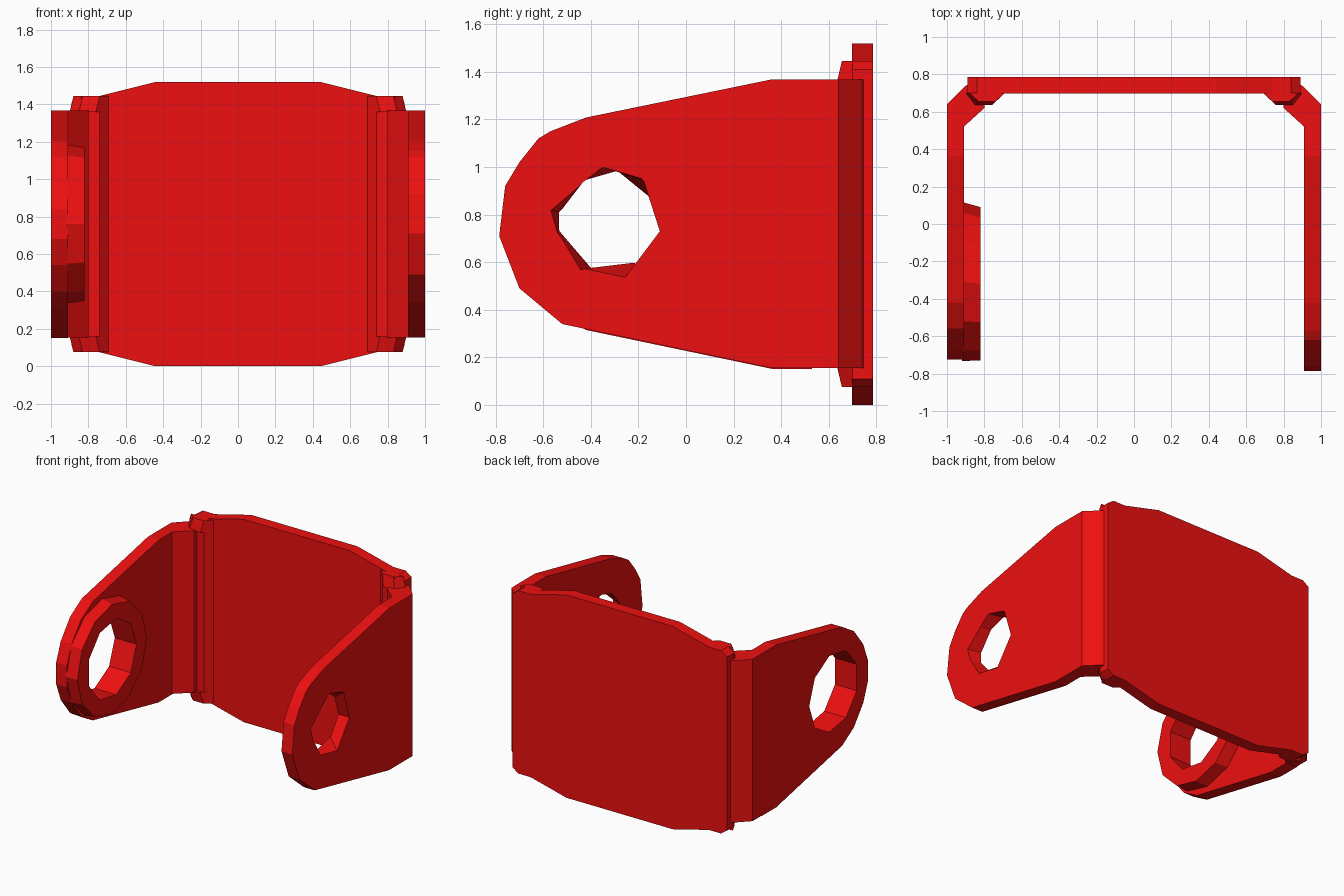
import bpy, bmesh, math

if "Cube" in bpy.data.objects:
    bpy.data.objects.remove(bpy.data.objects["Cube"])

red = bpy.data.materials.new("red_paint")
red.diffuse_color = (0.85, 0.005, 0.005, 1)
red.use_nodes = True
red.node_tree.nodes["Principled BSDF"].inputs["Base Color"].default_value = red.diffuse_color
MID = 0.76  # mirror height of the bracket


def loft(name, a, b):
    """Solid between two matching rings of 3D points."""
    bm = bmesh.new()
    va, vb = [bm.verts.new(p) for p in a], [bm.verts.new(p) for p in b]
    bm.faces.new(va)
    bm.faces.new(vb)
    n = len(a)
    for i in range(n):
        j = (i + 1) % n
        bm.faces.new((va[i], va[j], vb[j], vb[i]))
    bmesh.ops.recalc_face_normals(bm, faces=bm.faces)
    me = bpy.data.meshes.new(name)
    bm.to_mesh(me)
    bm.free()
    ob = bpy.data.objects.new(name, me)
    me.materials.append(red)
    bpy.context.collection.objects.link(ob)
    return ob


def flip(pts):
    """Close an upper half profile with its copy below mid height."""
    return pts + [(u, 2 * MID - z) for u, z in reversed(pts)]


def at_x(x, pts):
    return [(x, u, z) for u, z in pts]


def at_y(y, pts):
    return [(u, y, z) for u, z in pts]


def ngon(r, n, cy=-0.32, cz=MID, turn=0.0):
    return [(cy + r * math.cos(turn + math.tau * i / n),
             cz + r * math.sin(turn + math.tau * i / n)) for i in range(n)]


def cut(ob, cutter):
    m = ob.modifiers.new("hole", 'BOOLEAN')
    m.operation = 'DIFFERENCE'
    m.solver = 'EXACT'
    m.object = cutter
    cutter.hide_render = True
    cutter.display_type = 'WIRE'


# Back plate with sloped top and bottom edges
half = [(0.89, 1.41), (0.84, 1.445), (0.74, 1.445), (0.44, 1.52)]
back = flip(half + [(-x, z) for x, z in reversed(half)])
loft("back_plate", at_y(0.698, back), at_y(0.785, back))

# Bent corners and the small thickened tabs behind them
corner = [(1, .52), (1, .64), (.905, .735), (.89, .745), (.89, .785), (.74, .785),
          (.69, .70), (.74, .655), (.80, .655), (.80, .62), (.91, .52)]
tab = [(.69, .70), (.74, .655), (.83, .655), (.88, .70)]
tab_base = [(.69, .70), (.76, .635), (.85, .635), (.90, .70)]
for s, side in ((1, "right"), (-1, "left")):
    loft(side + "_corner", [(s * x, y, 0.155) for x, y in corner],
         [(s * x, y, 1.368) for x, y in corner])
    for z0, z1, end in ((1.36, 1.445, "top"), (0.16, 0.075, "bottom")):
        loft(f"{side}_{end}_tab", [(s * x, y, z0) for x, y in tab_base],
             [(s * x, y, z1) for x, y in tab])
    # Thickened strip along the inside of the back plate
    strip = [(.69, .70), (.74, .655), (.84, .655), (.86, .70)]
    loft(side + "_strip", [(s * x, y, 0.08) for x, y in strip],
         [(s * x, y, 1.44) for x, y in strip])

# Right arm: faceted rounded tip with a tapering hole
arm_r = [(0.53, 1.368), (0.36, 1.368), (-0.42, 1.208), (-0.57, 1.15), (-0.62, 1.12),
         (-0.70, 1.02), (-0.76, 0.92), (-0.785, 0.71), (-0.70, 0.49), (-0.52, 0.34),
         (0.36, 0.155), (0.53, 0.155)]
right_arm = loft("right_arm", at_x(0.91, arm_r), at_x(1.0, arm_r))
inner = [(-.53, .81), (-.43, .94), (-.29, .98), (-.155, .87), (-.11, .73), (-.20, .60),
         (-.38, .555), (-.53, .73)]
outer = [(-.57, .82), (-.44, .93), (-.35, 1.0), (-.18, .95), (-.11, .73), (-.26, .53),
         (-.45, .57), (-.54, .72)]
cut(right_arm, loft("right_hole_cutter", at_x(0.90, inner), at_x(1.01, outer)))

# Left arm with a raised boss ring inside and a wider hole
arm_l = flip([(0.53, 1.368), (0.36, 1.368), (-0.42, 1.205), (-0.56, 1.12),
              (-0.67, 0.98), (-0.725, 0.84)])
left_arm = loft("left_arm", at_x(-1.0, arm_l), at_x(-0.91, arm_l))
boss = loft("left_boss", at_x(-0.92, ngon(0.425, 12, -0.307)), at_x(-0.82, ngon(0.41, 12)))
hole = loft("left_hole_cutter", at_x(-1.05, ngon(0.29, 9)), at_x(-0.78, ngon(0.29, 9)))
cut(left_arm, hole)
cut(boss, hole)
